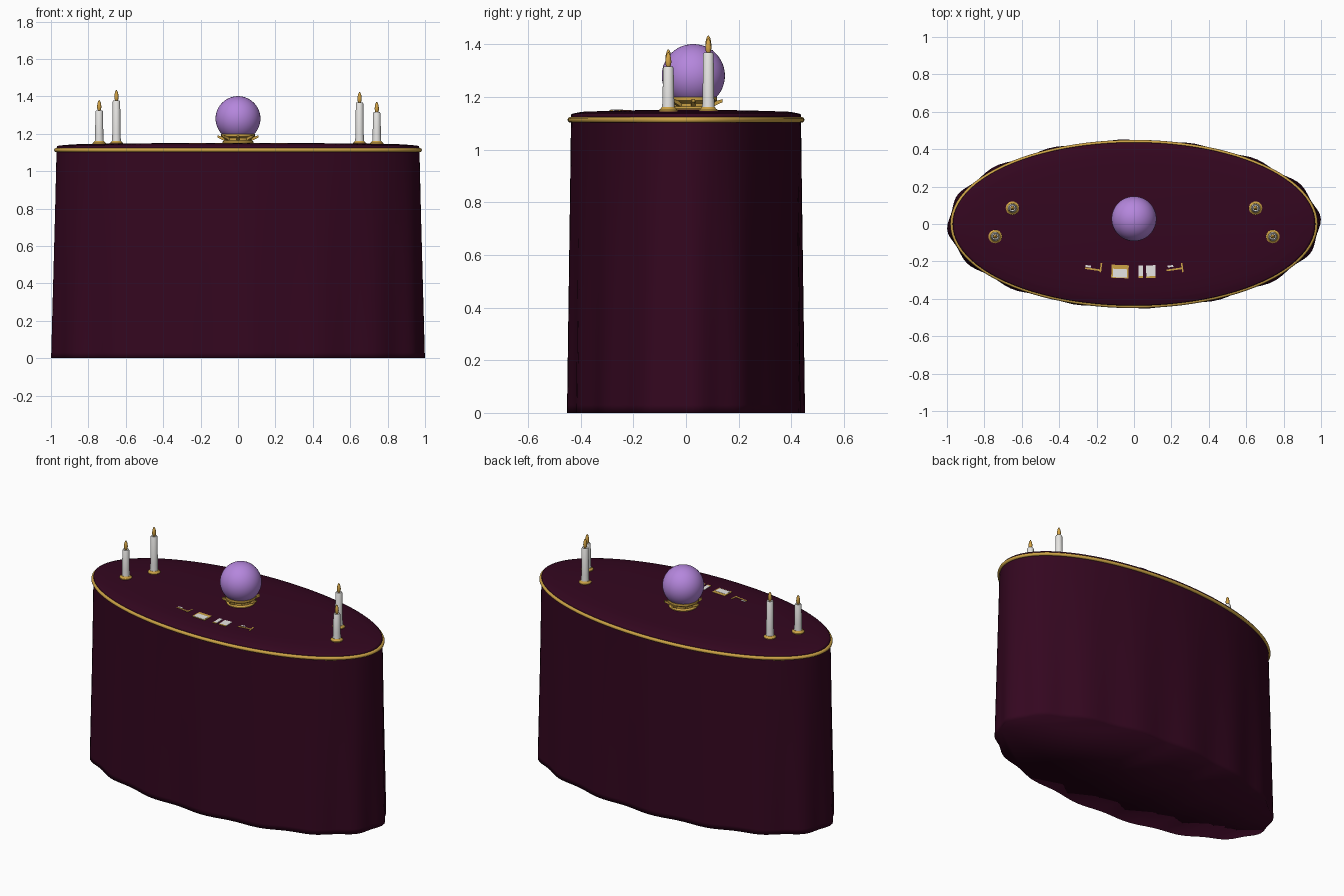
import bpy, bmesh, math
from math import sin, cos, tau

cube = bpy.data.objects.get("Cube")
if cube:
    bpy.data.objects.remove(cube, do_unlink=True)


def material(name, rgb):
    m = bpy.data.materials.new(name)
    m.use_nodes = True
    m.diffuse_color = (*rgb, 1)
    m.node_tree.nodes["Principled BSDF"].inputs["Base Color"].default_value = (*rgb, 1)
    return m


CLOTH = material("dark plum cloth", (0.034, 0.002, 0.014))
GOLD = material("gold", (0.6, 0.36, 0.06))
BALL = material("violet glass", (0.46, 0.24, 0.72))
WAX = material("white wax", (0.8, 0.79, 0.77))
FLAME = material("amber flame", (0.66, 0.37, 0.06))


def finish(bm, name, mat, angle=40):
    bmesh.ops.recalc_face_normals(bm, faces=bm.faces)
    me = bpy.data.meshes.new(name)
    bm.to_mesh(me)
    bm.free()
    ob = bpy.data.objects.new(name, me)
    bpy.context.collection.objects.link(ob)
    me.materials.append(mat)
    bpy.ops.object.select_all(action='DESELECT')
    ob.select_set(True)
    bpy.context.view_layer.objects.active = ob
    bpy.ops.object.shade_smooth_by_angle(angle=math.radians(angle))
    return ob


def loft(name, mat, profile, point, n, angle=40):
    """Skin rings made by point(t, radius, z), closing both ends."""
    bm = bmesh.new()
    rings = [[bm.verts.new(point(i * tau / n, r, z)) for i in range(n)]
             for r, z in profile]
    for a, b in zip(rings, rings[1:]):
        for i in range(n):
            j = (i + 1) % n
            bm.faces.new((a[i], a[j], b[j], b[i]))
    bm.faces.new(rings[0])
    bm.faces.new(rings[-1])
    return finish(bm, name, mat, angle)


def lathe(name, mat, x, y, profile, n=24):
    return loft(name, mat, profile,
                lambda t, r, z: (x + r * cos(t), y + r * sin(t), z), n)


# Oval cloth with folds that deepen toward the hem
RX, RY, RIM = 0.97, 0.437, 1.12


def drape(t, r, z):
    drop = max(0, 1 - z / RIM)
    flare = drop * (0.0155 + 0.0075 * cos(2 * t) + 0.008 * cos(16 * t - 1.1))
    nx, ny = RY * cos(t), RX * sin(t)
    k = flare / math.hypot(nx, ny)
    return (r * (RX * cos(t) + k * nx), r * (RY * sin(t) + k * ny), z)


# Closed flat at the floor, with one soft edge all round
skirt = [(1.0, 0), (1.0, 0.03)] + [(1.0, 1.1 * k / 8) for k in range(1, 9)] + [(1.0, RIM)]
loft("tablecloth_skirt", CLOTH, skirt, drape, 128, 180)
loft("tablecloth_top", CLOTH,
     [(0.99, 1.11), (1.0, 1.12), (0.998, 1.134), (0.985, 1.137), (0.925, 1.142),
      (0.915, 1.1435), (0.7, 1.147), (0.3, 1.151), (0.01, 1.152)], drape, 96, 80)

# Gold cord around the rim
bm = bmesh.new()
N, M, CORD = 96, 10, 0.011
loops = []
for i in range(N):
    t = i * tau / N
    ring = []
    for k in range(M):
        o = CORD * cos(k * tau / M)
        ring.append(bm.verts.new(((RX + 0.002 + o) * cos(t), (RY + 0.002 + o) * sin(t),
                                  1.113 + CORD * sin(k * tau / M))))
    loops.append(ring)
for i in range(N):
    a, b = loops[i], loops[(i + 1) % N]
    for k in range(M):
        bm.faces.new((a[k], b[k], b[(k + 1) % M], a[(k + 1) % M]))
finish(bm, "gold_cord", GOLD, 60)

# Ball on its stand
BY = 0.028
bm = bmesh.new()
bmesh.ops.create_uvsphere(bm, u_segments=48, v_segments=24, radius=0.12)
bmesh.ops.translate(bm, verts=bm.verts, vec=(0, BY, 1.281))
finish(bm, "crystal_ball", BALL, 60)
lathe("ball_stand", GOLD, 0, BY,
      [(0.084, 1.146), (0.084, 1.156), (0.074, 1.164), (0.074, 1.176),
       (0.09, 1.186), (0.09, 1.2), (0.07, 1.2)], 32)

# Claws: tapered bars flaring from the stand
for i in range(8):
    t = i * tau / 8
    bm = bmesh.new()
    ends = []
    for r, z, w in ((0.07, 1.17, 0.009), (0.11, 1.186, 0.006)):
        ends.append([bm.verts.new((r * cos(t) - s * sin(t), BY + r * sin(t) + s * cos(t), z + h))
                     for s, h in ((-w, -w), (w, -w), (w, w), (-w, w))])
    for k in range(4):
        j = (k + 1) % 4
        bm.faces.new((ends[0][k], ends[0][j], ends[1][j], ends[1][k]))
    for e in ends:
        bm.faces.new(e)
    finish(bm, f"stand_claw_{i + 1}", GOLD)


# Candles: dish, wax and flame
def candle(name, x, y, top):
    lathe(name + "_dish", GOLD, x, y,
          [(0.03, 1.138), (0.036, 1.144), (0.036, 1.151), (0.028, 1.156), (0.025, 1.162)])
    lathe(name + "_wax", WAX, x, y,
          [(0.024, 1.156), (0.022, 1.2), (0.02, top - 0.006), (0.017, top), (0.006, top - 0.003)])
    lathe(name + "_flame", FLAME, x, y,
          [(0.005, top - 0.004), (0.01, top + 0.006), (0.0115, top + 0.019),
           (0.01, top + 0.034), (0.007, top + 0.046), (0.002, top + 0.055)], 16)


for side, sx, drop in (("right", -1, 0), ("left", 1, 0.01)):
    candle(side + "_tall_candle", sx * 0.65, 0.085, 1.378 - drop)
    candle(side + "_short_candle", sx * 0.742, -0.067, 1.325 - drop)


# Cards half sunk in the cloth, so only parts of them show
def plate(name, mat, x, y, w, d, top, turn=0):
    bm = bmesh.new()
    bmesh.ops.create_cube(bm, size=1)
    for v in bm.verts:
        px, py = v.co.x * w, v.co.y * d
        v.co = (x + px * cos(turn) - py * sin(turn),
                y + px * sin(turn) + py * cos(turn), top - 0.002 + v.co.z * 0.004)
    finish(bm, name, mat)


plate("right_inner_card_border", GOLD, -0.075, -0.254, 0.092, 0.07, 1.1505, -0.04)
plate("right_inner_card_face", WAX, -0.075, -0.263, 0.076, 0.045, 1.1515, -0.04)
for part, x, w in (("inner", 0.036, 0.024), ("outer", 0.09, 0.05)):
    plate(f"left_inner_card_{part}_face", WAX, x, -0.25, w, 0.058, 1.1505, 0.04)
    plate(f"left_inner_card_{part}_edge", GOLD, x, -0.284, w, 0.01, 1.1505, 0.04)
for side, sx, edge_x, face_x in (("right", -1, -0.177, -0.245), ("left", 1, 0.258, 0.195)):
    plate(side + "_outer_card_lower_edge", GOLD, sx * 0.218, -0.242, 0.09, 0.009, 1.1505, sx * 0.14)
    plate(side + "_outer_card_side_edge", GOLD, edge_x, -0.233, 0.008, 0.05, 1.1505, sx * 0.14)
    plate(side + "_outer_card_corner", WAX, face_x, -0.226, 0.03, 0.01, 1.15, sx * 0.14)
